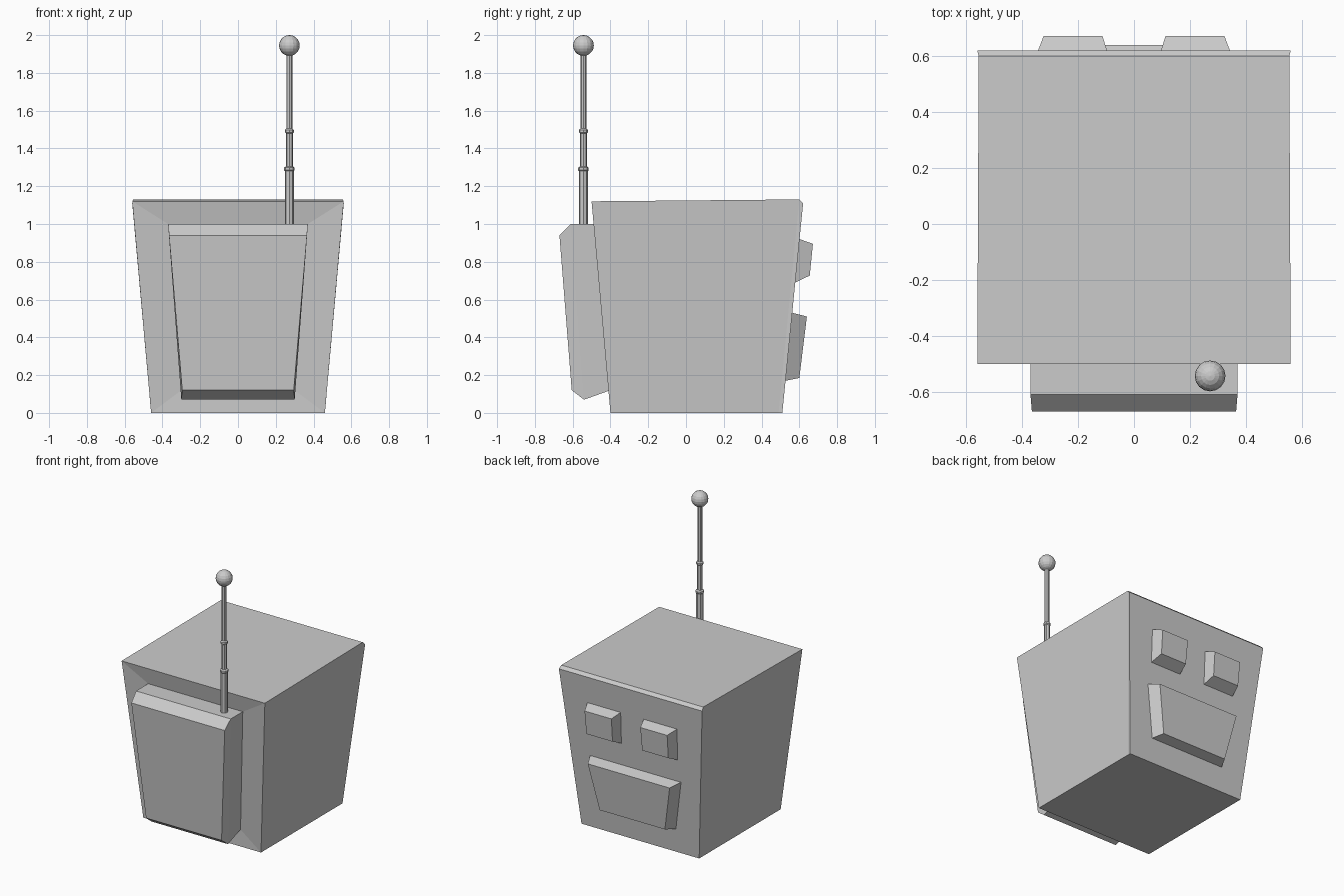
import bpy, bmesh
from math import cos, sin, pi

if "Cube" in bpy.data.objects:
    bpy.data.objects.remove(bpy.data.objects["Cube"])


def finish(name, bm):
    bmesh.ops.recalc_face_normals(bm, faces=bm.faces)
    me = bpy.data.meshes.new(name)
    bm.to_mesh(me)
    bm.free()
    ob = bpy.data.objects.new(name, me)
    bpy.context.collection.objects.link(ob)
    return ob


def loft(name, loops):
    """Bridge a series of closed point loops and cap both ends."""
    bm = bmesh.new()
    rings = [[bm.verts.new(p) for p in loop] for loop in loops]
    for a, b in zip(rings, rings[1:]):
        n = len(a)
        for i in range(n):
            j = (i + 1) % n
            bm.faces.new((a[i], a[j], b[j], b[i]))
    bm.faces.new(rings[0])
    bm.faces.new(rings[-1])
    return finish(name, bm)


def trapezoid(bottom, top, cx=0):
    """Upright four-corner loop; each end is (half width, y, z)."""
    (xb, yb, zb), (xt, yt, zt) = bottom, top
    return [(cx - xb, yb, zb), (cx + xb, yb, zb), (cx + xt, yt, zt), (cx - xt, yt, zt)]


# Tapered body with a lipped top, running forward into the raised front panel
loft("body", [
    trapezoid((0.46, 0.51, 0.0), (0.56, 0.62, 1.11)),
    trapezoid((0.46, 0.49, 0.0), (0.555, 0.60, 1.13)),
    trapezoid((0.46, -0.40, 0.0), (0.56, -0.50, 1.12)),
    trapezoid((0.30, -0.40, 0.12), (0.37, -0.475, 1.0)),
    trapezoid((0.30, -0.54, 0.07), (0.37, -0.61, 1.0)),
    trapezoid((0.295, -0.605, 0.12), (0.365, -0.67, 0.94)),
])

# Pair of raised blocks high on the back
for side, s in (("left", -1), ("right", 1)):
    loft("upper_block_" + side, [
        trapezoid((0.12, 0.55, 0.69), (0.13, 0.57, 0.92), s * 0.22),
        trapezoid((0.12, 0.578, 0.69), (0.13, 0.601, 0.92), s * 0.22),
        trapezoid((0.102, 0.655, 0.727), (0.105, 0.672, 0.895), s * 0.218),
    ])

# Wide raised block low on the back
loft("lower_block", [
    trapezoid((0.29, 0.50, 0.17), (0.355, 0.53, 0.53)),
    trapezoid((0.29, 0.527, 0.17), (0.355, 0.563, 0.53)),
    trapezoid((0.255, 0.60, 0.185), (0.32, 0.64, 0.51)),
])

# Telescopic antenna turned from a stepped profile of (radius, z)
AX, AY, SIDES = 0.272, -0.543, 8
profile = [(0.024, 0.98), (0.024, 1.28), (0.028, 1.285), (0.028, 1.298), (0.018, 1.305),
           (0.018, 1.48), (0.024, 1.485), (0.024, 1.498), (0.016, 1.505), (0.016, 1.91)]
loft("antenna", [[(AX + r * cos(2 * pi * i / SIDES), AY + r * sin(2 * pi * i / SIDES), z)
                  for i in range(SIDES)] for r, z in profile])

# Faceted ball on the antenna tip
bm = bmesh.new()
bmesh.ops.create_uvsphere(bm, u_segments=16, v_segments=10, radius=0.055)
bmesh.ops.translate(bm, verts=bm.verts, vec=(AX, AY, 1.945))
finish("antenna_ball", bm)
